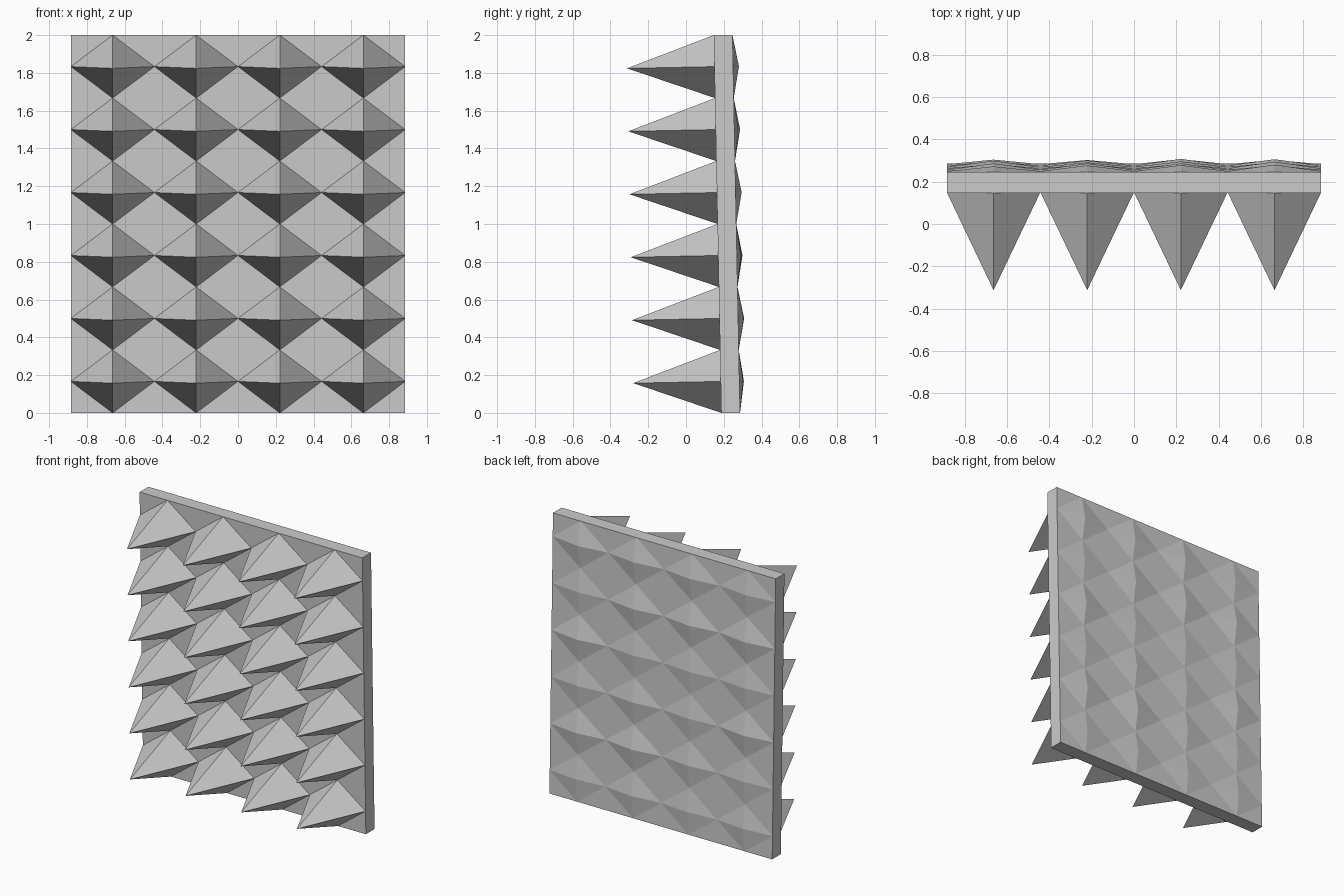
import bpy, bmesh, random

if "Cube" in bpy.data.objects:
    bpy.data.objects.remove(bpy.data.objects["Cube"])

random.seed(4)
COLS, ROWS = 4, 6
HALF_W, HEIGHT = 0.885, 2.0
CELL_W, CELL_H = 2 * HALF_W / COLS, HEIGHT / ROWS
LEAN = 0.02                      # panel leans forward towards the top


def front_y(z):
    return 0.187 - LEAN * z


def back_y(z):
    return 0.286 - LEAN * z


def finish(name, bm):
    mesh = bpy.data.meshes.new(name)
    bm.to_mesh(mesh)
    bm.free()
    obj = bpy.data.objects.new(name, mesh)
    bpy.context.collection.objects.link(obj)


def pyramids(name, surface, height, direction):
    """Diamond-based open pyramids, one per cell, on a leaning surface."""
    bm = bmesh.new()
    for row in range(ROWS):
        for col in range(COLS):
            x = -HALF_W + (col + 0.5) * CELL_W
            z = (row + 0.5) * CELL_H
            h = height()
            base = [(x - CELL_W / 2, z), (x, z - CELL_H / 2),
                    (x + CELL_W / 2, z), (x, z + CELL_H / 2)]
            ring = [bm.verts.new((px, surface(pz), pz)) for px, pz in base]
            tip = bm.verts.new((x, surface(z) + direction * h,
                                z + direction * h * LEAN))
            for i in range(4):
                tri = [ring[i], ring[(i + 1) % 4], tip]
                bm.faces.new(tri if direction < 0 else tri[::-1])
    finish(name, bm)


# Leaning slab
bm = bmesh.new()
bmesh.ops.create_cube(bm, size=1)
for v in bm.verts:
    z = (v.co.z + 0.5) * HEIGHT
    y = front_y(z) if v.co.y < 0 else back_y(z)
    v.co = (v.co.x * 2 * HALF_W, y, z)
finish("panel", bm)

# Tall spikes on the front, shallow uneven facets on the back
pyramids("front_spikes", front_y, lambda: 0.463, -1)
pyramids("back_facets", back_y, lambda: random.uniform(0.018, 0.033), 1)
